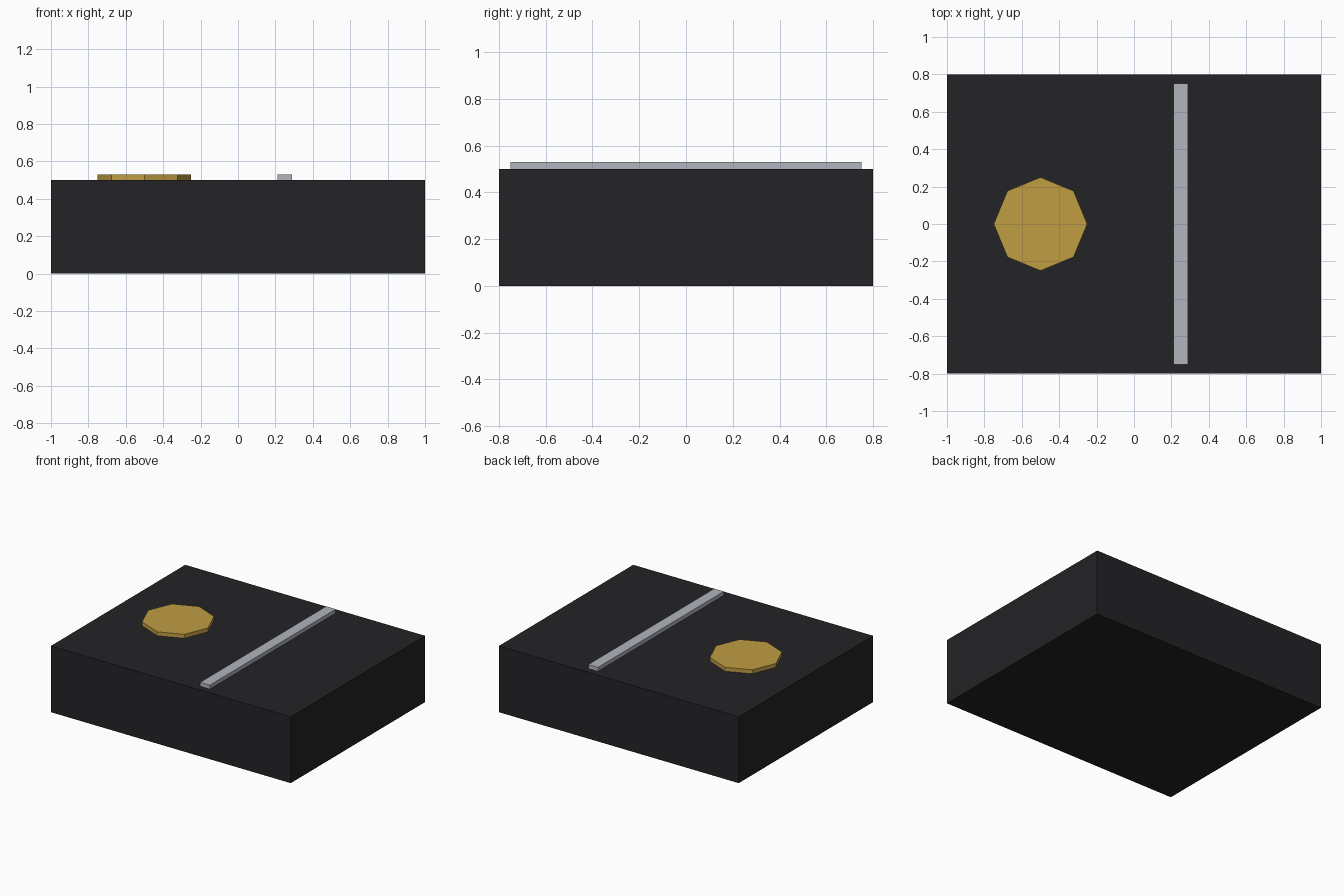
import bpy

if "Cube" in bpy.data.objects:
    bpy.data.objects.remove(bpy.data.objects["Cube"])


def material(name, rgb):
    mat = bpy.data.materials.new(name)
    mat.diffuse_color = (*rgb, 1.0)
    mat.use_nodes = True
    mat.node_tree.nodes["Principled BSDF"].inputs["Base Color"].default_value = mat.diffuse_color
    return mat


def finish(name, mat):
    obj = bpy.context.object
    obj.name = name
    obj.data.materials.append(mat)
    return obj


def box(name, size, centre, mat):
    bpy.ops.mesh.primitive_cube_add(size=1, location=centre)
    obj = finish(name, mat)
    obj.scale = size
    bpy.ops.object.transform_apply(location=False, rotation=False, scale=True)
    return obj


black = material("black", (0.017, 0.016, 0.019))
gold = material("gold", (0.52, 0.34, 0.055))
silver = material("silver", (0.44, 0.46, 0.51))

# Solid body
box("body", (2.0, 1.6, 0.5), (0, 0, 0.25), black)

# Raised strip across the top
box("trim_strip", (0.08, 1.5, 0.03), (0.25, 0, 0.515), silver)

# Octagonal medallion, corners on the axes
bpy.ops.mesh.primitive_cylinder_add(vertices=8, radius=0.25, depth=0.03,
                                    location=(-0.5, 0, 0.515))
finish("medallion", gold)
